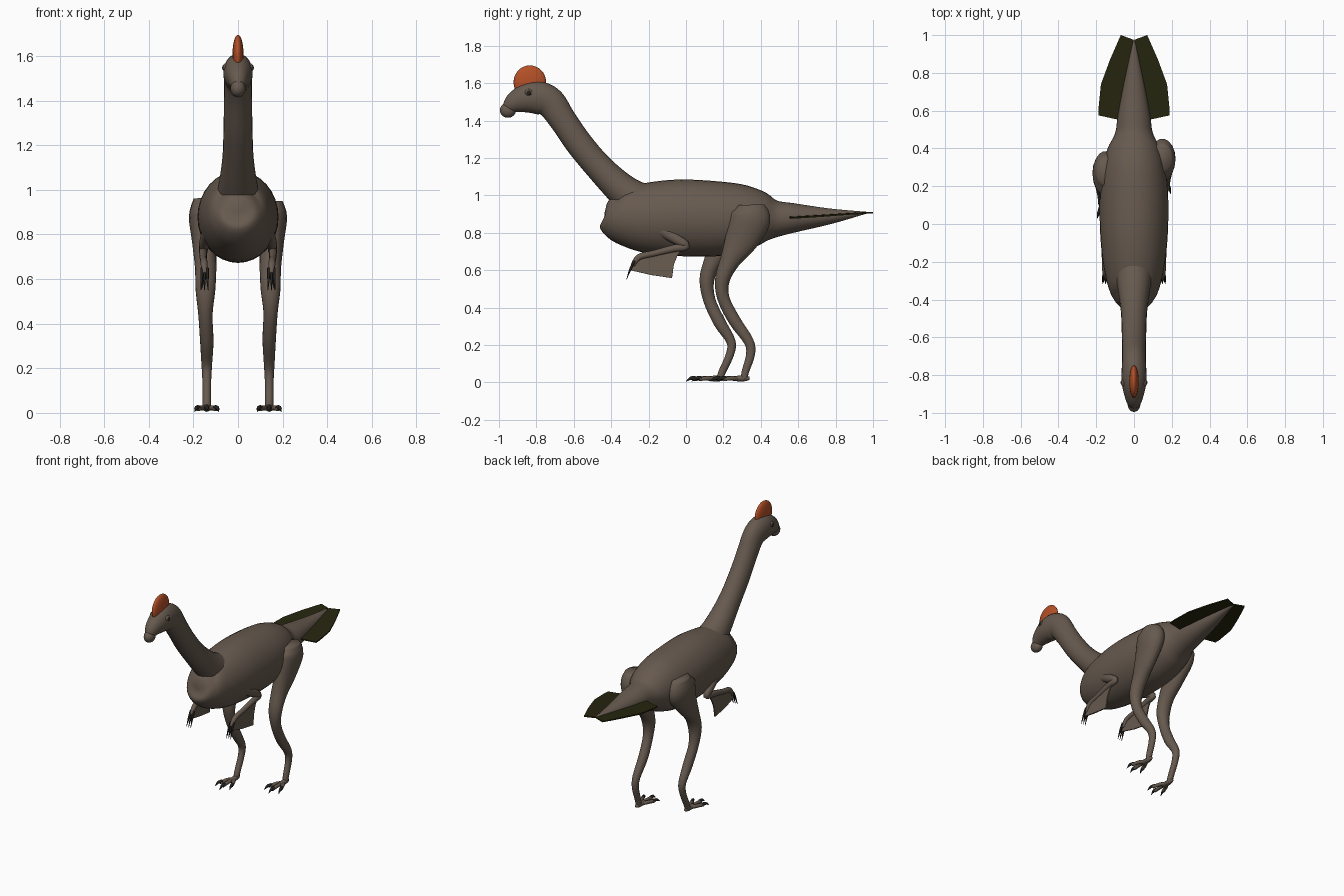
import bpy, bmesh, math
from mathutils import Vector

cube = bpy.data.objects.get("Cube")
if cube:
    bpy.data.objects.remove(cube)


def material(name, rgb):
    m = bpy.data.materials.new(name)
    m.use_nodes = True
    m.diffuse_color = (*rgb, 1)
    m.node_tree.nodes["Principled BSDF"].inputs["Base Color"].default_value = (*rgb, 1)
    return m


BROWN = material("brown_skin", (0.135, 0.102, 0.078))
ORANGE = material("orange_crest", (0.46, 0.08, 0.02))
GREEN = material("dark_green_feather", (0.02, 0.019, 0.005))
BLACK = material("black_claw", (0.018, 0.016, 0.014))


def finish(bm, name, mat, smooth=True):
    bmesh.ops.recalc_face_normals(bm, faces=bm.faces)
    for f in bm.faces:
        f.smooth = smooth
    me = bpy.data.meshes.new(name)
    bm.to_mesh(me)
    bm.free()
    me.materials.append(mat)
    ob = bpy.data.objects.new(name, me)
    bpy.context.collection.objects.link(ob)
    return ob


def spline(pts, steps):
    """Smooth curve through stations of any dimension."""
    p = [pts[0]] + list(pts) + [pts[-1]]
    out = []
    for i in range(1, len(p) - 2):
        for s in range(steps):
            t = s / steps
            out.append([0.5 * (2 * b + (c - a) * t + (2 * a - 5 * b + 4 * c - d) * t * t
                               + (3 * b - a - 3 * c + d) * t ** 3)
                        for a, b, c, d in zip(*p[i - 1:i + 3])])
    return out + [list(pts[-1])]


def tube(name, stations, mat, sides=24, steps=4):
    """Loft of ellipses; station = x, y, z, side radius, upright radius."""
    st = spline(stations, steps)
    bm = bmesh.new()
    rings = []
    for i, (x, y, z, ra, rb) in enumerate(st):
        t = (Vector(st[min(i + 1, len(st) - 1)][:3]) - Vector(st[max(i - 1, 0)][:3])).normalized()
        side = Vector((1, 0, 0))
        side = (side - t * side.dot(t)).normalized()
        up = t.cross(side)
        ring = []
        for k in range(sides):
            a = 2 * math.pi * k / sides
            ring.append(bm.verts.new(Vector((x, y, z)) + side * max(ra, .001) * math.cos(a)
                                     + up * max(rb, .001) * math.sin(a)))
        rings.append(ring)
    for a, b in zip(rings, rings[1:]):
        for k in range(sides):
            n = (k + 1) % sides
            bm.faces.new((a[k], a[n], b[n], b[k]))
    bm.faces.new(rings[0])
    bm.faces.new(rings[-1])
    return finish(bm, name, mat)


def ball(name, loc, size, mat):
    bm = bmesh.new()
    bmesh.ops.create_uvsphere(bm, u_segments=24, v_segments=16, radius=1)
    for v in bm.verts:
        v.co = Vector([c * s + l for c, s, l in zip(v.co, size, loc)])
    return finish(bm, name, mat)


def plate(name, pts, mat, thick=0.008):
    bm = bmesh.new()
    bm.faces.new([bm.verts.new(p) for p in pts])
    ob = finish(bm, name, mat, False)
    mod = ob.modifiers.new("thickness", "SOLIDIFY")
    mod.thickness = thick
    mod.offset = 0


def midline(rows):
    return [(0, *r) for r in rows]


# Torso and tapering tail
tube("body_and_tail", midline([
    (-.43, .93, .02, .02), (-.415, .925, .075, .085), (-.38, .905, .115, .13),
    (-.32, .89, .14, .16), (-.2, .88, .165, .19), (-.03, .88, .18, .205),
    (.17, .875, .18, .2), (.3, .88, .165, .18), (.4, .88, .14, .145),
    (.48, .875, .1, .1), (.58, .88, .085, .078), (.77, .888, .05, .042),
    (.97, .908, .006, .004)]), BROWN, 32)

# Neck flowing into the head
tube("neck_and_head", midline([
    (-.2, .93, .11, .12), (-.33, 1.02, .088, .09), (-.46, 1.145, .07, .075),
    (-.57, 1.275, .065, .073), (-.66, 1.405, .063, .073), (-.725, 1.495, .063, .082),
    (-.79, 1.522, .066, .088), (-.85, 1.52, .064, .08), (-.91, 1.5, .05, .06),
    (-.95, 1.475, .034, .038), (-.975, 1.46, .012, .014)]), BROWN)
ball("beak", (0, -.952, 1.455), (.034, .043, .04), BROWN)
ball("crest", (0, -.835, 1.605), (.025, .087, .09), ORANGE)

for s, label in ((1, "left"), (-1, "right")):
    # Eye with lid
    ball(label + "_eyelid", (s * .055, -.84, 1.548), (.013, .022, .02), BROWN)
    ball(label + "_eye", (s * .061, -.84, 1.548), (.01, .014, .014), BLACK)

    # Tail fan feather
    plate(label + "_tail_fan", [
        (s * .002, .55, .882), (s * .085, .553, .882), (s * .187, .575, .88),
        (s * .187, .62, .882), (s * .175, .74, .89), (s * .127, .87, .9),
        (s * .07, 1, .908), (s * .002, .975, .908)], GREEN)

    # Arm, hand and wing membrane
    tube(label + "_arm", [
        (s * .13, -.14, .82, .03, .035), (s * .15, -.05, .765, .024, .028),
        (s * .155, .0, .728, .02, .022), (s * .157, -.07, .715, .018, .02),
        (s * .155, -.17, .69, .016, .017), (s * .152, -.25, .67, .016, .017),
        (s * .15, -.285, .625, .012, .012)], BROWN, 12)
    plate(label + "_wing_web", [
        (s * .155, -.01, .73), (s * .152, -.25, .67), (s * .15, -.298, .6),
        (s * .16, -.19, .575), (s * .165, -.075, .558), (s * .163, -.065, .63),
        (s * .16, -.045, .68)], BROWN)
    for k in (-1, 0, 1):
        x = s * .15 + k * .013
        tube(label + "_hand_claw", [
            (x, -.275, .65, .006, .006), (x, -.298, .605, .006, .006),
            (x + k * .003, -.318, .55, .001, .001)], BLACK, 8, 3)

# Legs: y, z and radii down the limb, with the right leg striding forward
LEGS = {
    "left": (1, [(.35, .95, .05, .07), (.345, .88, .07, .11), (.295, .76, .055, .09),
                 (.235, .65, .048, .055), (.195, .55, .044, .04), (.2, .45, .032, .033),
                 (.26, .33, .03, .033), (.335, .22, .024, .027), (.345, .15, .02, .024),
                 (.318, .06, .019, .02), (.31, .02, .018, .018)]),
    "right": (-1, [(.28, .96, .05, .07), (.27, .88, .07, .12), (.21, .76, .055, .085),
                   (.145, .65, .048, .05), (.112, .55, .044, .04), (.125, .44, .032, .033),
                   (.18, .32, .03, .033), (.24, .22, .024, .025), (.235, .15, .02, .022),
                   (.195, .06, .019, .02), (.18, .02, .018, .018)]),
}
for label, (s, rows) in LEGS.items():
    # The thigh bulges outward, then the limb drops straight
    tube(label + "_leg", [(s * (.14 + .1 * max(0, min(.1, z - .6)) + .006 * (.4 < z < .6)),
                           y, z, ra, rb) for y, z, ra, rb in rows], BROWN, 18)
    y, cx = rows[-1][0], s * .14
    # Heel and rear toe
    tube(label + "_heel", [(cx, y + .03, .022, .008, .008), (cx, y, .022, .018, .016),
                           (cx, y - .06, .02, .02, .013)], BROWN, 12)
    # Three spread toes with claws
    for k in (-1, 0, 1):
        reach = .14 if k == 0 else .11
        tip = cx + k * .042
        tube(label + "_toe", [
            (cx + k * .006, y - .03, .02, .011, .011),
            (cx + k * .026, y - reach * .6, .022, .012, .012),
            (tip, y - reach, .018, .01, .011)], BROWN, 10)
        tube(label + "_toe_claw", [
            (tip - k * .004, y - reach + .012, .024, .01, .011),
            (tip + k * .006, y - reach - .015, .022, .008, .009),
            (tip + k * .012, y - reach - .04, .005, .001, .001)], BLACK, 8)
